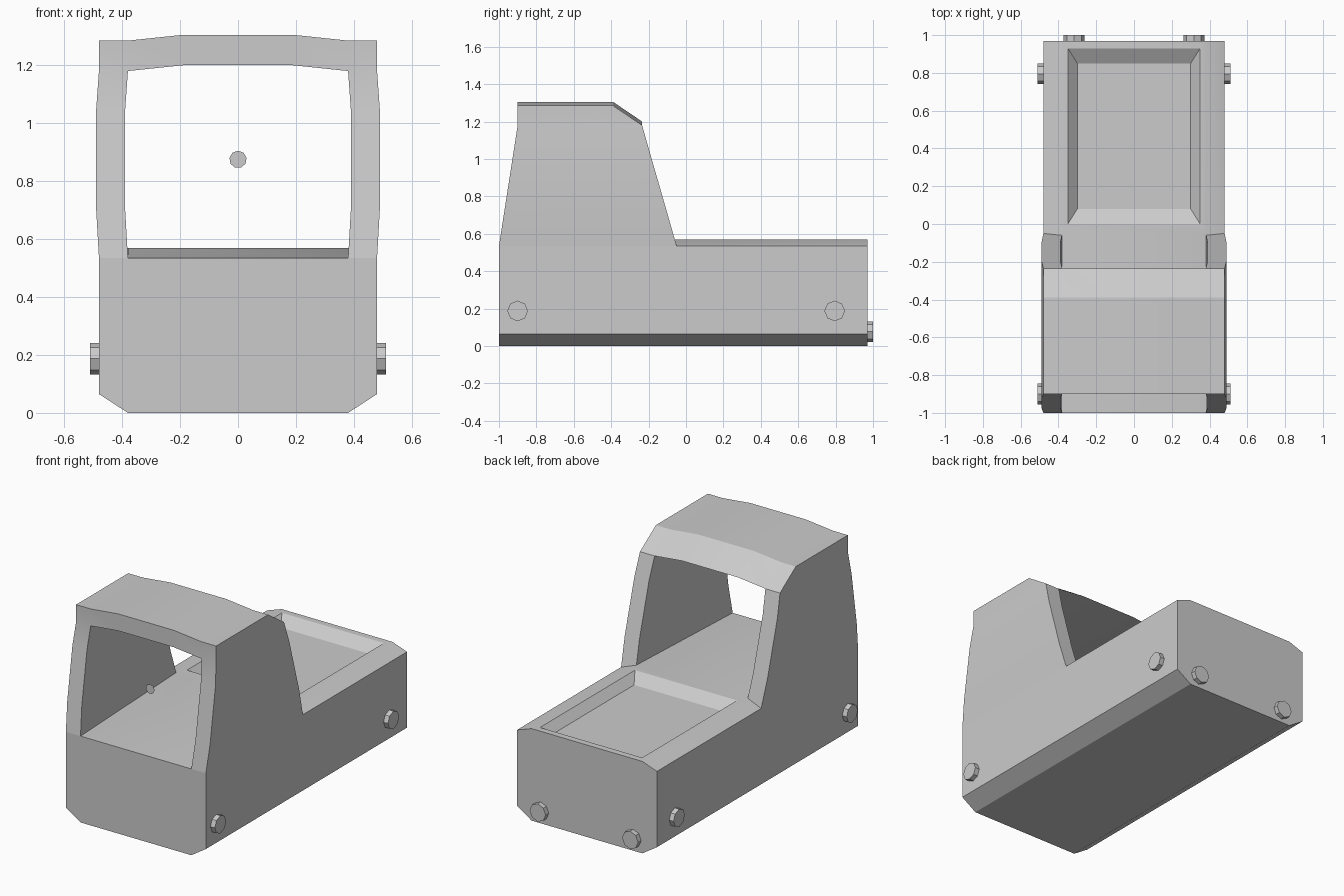
import bpy, bmesh, math
from mathutils import Matrix, Vector

if "Cube" in bpy.data.objects:
    bpy.data.objects.remove(bpy.data.objects["Cube"])


def finish(name, bm, angle=25):
    bmesh.ops.recalc_face_normals(bm, faces=bm.faces)
    mesh = bpy.data.meshes.new(name)
    bm.to_mesh(mesh)
    bm.free()
    ob = bpy.data.objects.new(name, mesh)
    bpy.context.collection.objects.link(ob)
    bpy.ops.object.select_all(action='DESELECT')
    ob.select_set(True)
    bpy.context.view_layer.objects.active = ob
    bpy.ops.object.shade_smooth_by_angle(angle=math.radians(angle))
    return ob


def loft(bm, sections, caps=True):
    rings = [[bm.verts.new(p) for p in s] for s in sections]
    n = len(rings[0])
    for a, b in zip(rings, rings[1:]):
        for i in range(n):
            j = (i + 1) % n
            bm.faces.new((a[i], a[j], b[j], b[i]))
    if caps:
        bm.faces.new(rings[0])
        bm.faces.new(rings[-1])


# Base body: chamfered section, deck rising gently to the rear
def base_section(y, top):
    half = [(.38, 0), (.48, .065), (.48, .535), (.38, top)]
    pts = half + [(-x, z) for x, z in reversed(half)]
    return [(x, y, z) for x, z in pts]


bm = bmesh.new()
loft(bm, [base_section(-1, .53501), base_section(-.05, .57), base_section(.97, .57)])

# Tapered recess in the rear deck
deck = next(f for f in bm.faces
            if all(abs(v.co.z - .57) < 1e-4 and v.co.y > -.1 for v in f.verts))
for half_x, y0, y1, z in [(.35, 0, .93, .57), (.30, .08, .85, .522)]:
    bmesh.ops.inset_individual(bm, faces=[deck], thickness=.02)
    for v in deck.verts:
        v.co = (math.copysign(half_x, v.co.x), y1 if v.co.y > .45 else y0, z)
finish("base_body", bm)

# Hood: two bowed side walls and an arched roof
bm = bmesh.new()
for s in (-1, 1):
    walls = []
    for x, z in [(.48, .535), (.49, .71), (.49, 1.04), (.48, 1.18)]:
        t = (z - .535) / (1.18 - .535)
        front, back = -1 + .1 * t, -.05 - .185 * t
        walls.append([(s * x, front, z), (s * x, back, z),
                      (s * (x - .1), back, z), (s * (x - .1), front, z)])
    loft(bm, walls, caps=False)
roof = []
for x in (-.48, -.38, -.19, .19, .38, .48):
    lift = .02 if abs(x) < .3 else 0
    roof.append([(x, -.9, 1.18 + lift), (x, -.235, 1.18 + lift),
                 (x, -.39, 1.285 + lift), (x, -.9, 1.285 + lift)])
loft(bm, roof)
bmesh.ops.remove_doubles(bm, verts=bm.verts, dist=1e-4)
hidden = [f for f in bm.faces
          if all(abs(v.co.z - 1.18) < 1e-4 and abs(v.co.x) > .37 for v in f.verts)]
bmesh.ops.delete(bm, geom=hidden, context='FACES')
finish("hood", bm)


# Screws on both sides and the rear
def screw(name, centre, axis):
    bm = bmesh.new()
    rot = Matrix.Rotation(math.pi / 2, 4, axis)
    bmesh.ops.create_cone(bm, cap_ends=True, segments=8, radius1=.055, radius2=.055,
                          depth=.06, matrix=Matrix.Translation(Vector(centre)) @ rot)
    finish(name, bm)


for s, side in ((-1, "left"), (1, "right")):
    screw(f"front_screw_{side}", (s * .48, -.9, .187), 'Y')
    screw(f"rear_side_screw_{side}", (s * .48, .795, .187), 'Y')
    screw(f"rear_screw_{side}", (s * .317, .97, .077), 'X')

# Aiming dot floating in the window
bm = bmesh.new()
ring = [bm.verts.new((.03 * math.sin(a), -.86, .875 + .03 * math.cos(a)))
        for a in (i * math.tau / 9 for i in range(9))]
bm.faces.new(ring)
finish("aiming_dot", bm)
